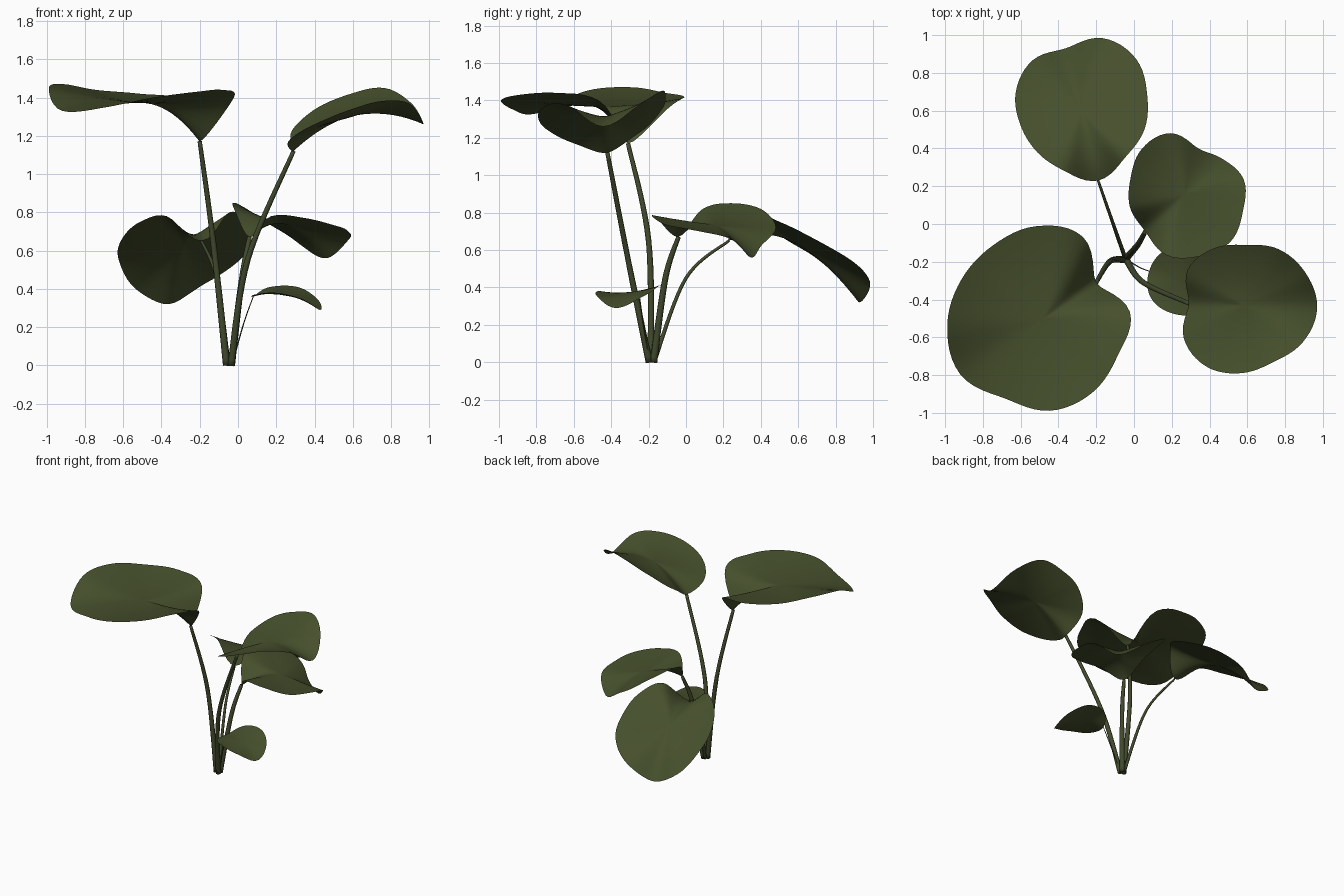
import bpy
import bmesh
from math import atan2, cos, sin, tau
from mathutils import Vector

if "Cube" in bpy.data.objects:
    bpy.data.objects.remove(bpy.data.objects["Cube"], do_unlink=True)


def make_material(name, colour):
    material = bpy.data.materials.new(name)
    material.use_nodes = True
    material.diffuse_color = colour
    shader = material.node_tree.nodes["Principled BSDF"]
    shader.inputs["Base Color"].default_value = colour
    shader.inputs["Roughness"].default_value = 0.8
    return material


LEAF_GREEN = make_material("leaf green", (0.06, 0.078, 0.025, 1))
STEM_GREEN = make_material("stem green", (0.053, 0.068, 0.026, 1))
CLUMP = Vector((-0.045, -0.185, 0))


def spline(before, start, end, after, t):
    """Smooth curve from start to end, steered by both neighbours."""
    slope_in, slope_out = (end - before) / 2, (after - start) / 2
    bend = 3 * (end - start) - 2 * slope_in - slope_out
    twist = 2 * (start - end) + slope_in + slope_out
    return start + slope_in * t + bend * t ** 2 + twist * t ** 3


def around(values, turn):
    """Smooth value at a fraction of a turn through an even closed loop."""
    place = turn * len(values)
    first = int(place)
    near = [values[(first + k) % len(values)] for k in (-1, 0, 1, 2)]
    return spline(*near, place - first)


def finish(bm, name, material):
    mesh = bpy.data.meshes.new(name)
    bm.to_mesh(mesh)
    bm.free()
    mesh.materials.append(material)
    mesh.polygons.foreach_set("use_smooth", [True] * len(mesh.polygons))
    thing = bpy.data.objects.new(name, mesh)
    bpy.context.collection.objects.link(thing)


def make_blade(name, centre, joint, reaches, heights, rings=10, spokes=72):
    """Curved blade whose rim runs round the centre, starting at the joint."""
    arm = joint - centre
    start = atan2(arm.y, arm.x)
    reaches = [arm.xy.length] + [reach / 100 for reach in reaches]
    heights = [joint.z] + [height / 100 for height in heights]

    # The overall tilt is a plane; the rest of the rise curves outward
    count = len(heights)
    tilt_along = 2 / count * sum(
        h * cos(tau * i / count) for i, h in enumerate(heights))
    tilt_across = 2 / count * sum(
        h * sin(tau * i / count) for i, h in enumerate(heights))

    bm = bmesh.new()
    middle = bm.verts.new(centre)
    previous = None
    for ring in range(1, rings + 1):
        part = ring / rings
        row = []
        for spoke in range(spokes):
            turn = spoke / spokes
            angle = tau * turn
            reach = around(reaches, turn) * part
            tilt = tilt_along * cos(angle) + tilt_across * sin(angle)
            curl = around(heights, turn) - centre.z - tilt
            row.append(bm.verts.new(centre + Vector((
                reach * cos(start + angle), reach * sin(start + angle),
                tilt * part + curl * part ** 2))))
        for i in range(spokes):
            j = (i + 1) % spokes
            if previous:
                bm.faces.new((previous[i], row[i], row[j], previous[j]))
            else:
                bm.faces.new((middle, row[i], row[j]))
        previous = row
    finish(bm, name, LEAF_GREEN)


def make_stem(name, path, thick, sides=10, steps=10):
    """Tapered tube swept along a smooth path."""
    padded = [path[0], *path, path[-1]]
    curve = [spline(*padded[i:i + 4], step / steps)
             for i in range(len(path) - 1) for step in range(steps)]
    curve.append(path[-1])
    last = len(curve) - 1
    bm = bmesh.new()
    previous = None
    for i, point in enumerate(curve):
        along = curve[min(i + 1, last)] - curve[max(i - 1, 0)]
        frame = along.to_track_quat("Z", "Y").to_matrix().to_4x4()
        frame.translation = point
        row = bmesh.ops.create_circle(
            bm, segments=sides, radius=thick * (1 - 0.4 * i / last),
            matrix=frame, cap_ends=i in (0, last))["verts"]
        if previous:
            for a in range(sides):
                b = (a + 1) % sides
                bm.faces.new((previous[a], previous[b], row[b], row[a]))
        previous = row
    bmesh.ops.recalc_face_normals(bm, faces=bm.faces)
    finish(bm, name, STEM_GREEN)


def make_leaf(name, centre, joint, reaches, heights, elbow, thick):
    """Blade and its stem; lengths are in hundredths of a unit."""
    centre, joint, elbow = (Vector(p) / 100 for p in (centre, joint, elbow))
    lean = elbow - CLUMP
    lean.z = 0
    foot = CLUMP + lean.normalized() * 0.015
    make_blade(name + "_leaf", centre, joint, reaches, heights)
    make_stem(name + "_stem", [foot, elbow, joint], thick / 100)


# Two tall leaves
make_leaf("large_front_right", (-48, -50, 137), (-20, -31, 117),
          reaches=(48, 49, 47, 48, 51, 53, 47, 49, 47, 44, 46),
          heights=(138, 142, 144, 147, 145, 133, 135, 140, 143, 144, 140),
          elbow=(-13, -20, 65), thick=1.9)
make_leaf("upper_front_left", (58, -43, 130), (29, -42, 112),
          reaches=(36, 38, 36, 34, 37, 39, 37, 35, 32, 34, 35),
          heights=(117, 125, 133, 138, 137, 126, 137, 145, 142, 135, 123),
          elbow=(5, -31, 55), thick=1.9)

# Two middle leaves
make_leaf("drooping_back", (-28, 60, 63), (-19, 23, 65),
          reaches=(34, 35, 36, 40, 40, 34, 37, 36, 33, 32, 33),
          heights=(80, 75, 66, 55, 43, 32, 40, 56, 67, 75, 78),
          elbow=(-11, 0, 45), thick=1.2)
make_leaf("middle_back_left", (27, 16, 73), (6, -4, 67),
          reaches=(34, 34, 35, 32, 32, 27, 25, 33, 33, 30, 30),
          heights=(78, 77, 73, 70, 66, 56, 62, 72, 82, 85, 82),
          elbow=(2, -11, 45), thick=2)

# Small young leaf on a thin stem
make_leaf("small_low_left", (25, -31, 37), (8, -25, 36),
          reaches=(18, 17, 18, 19, 18, 18, 19),
          heights=(37, 38, 35, 29, 35, 41, 41),
          elbow=(3, -23, 22), thick=0.4)
